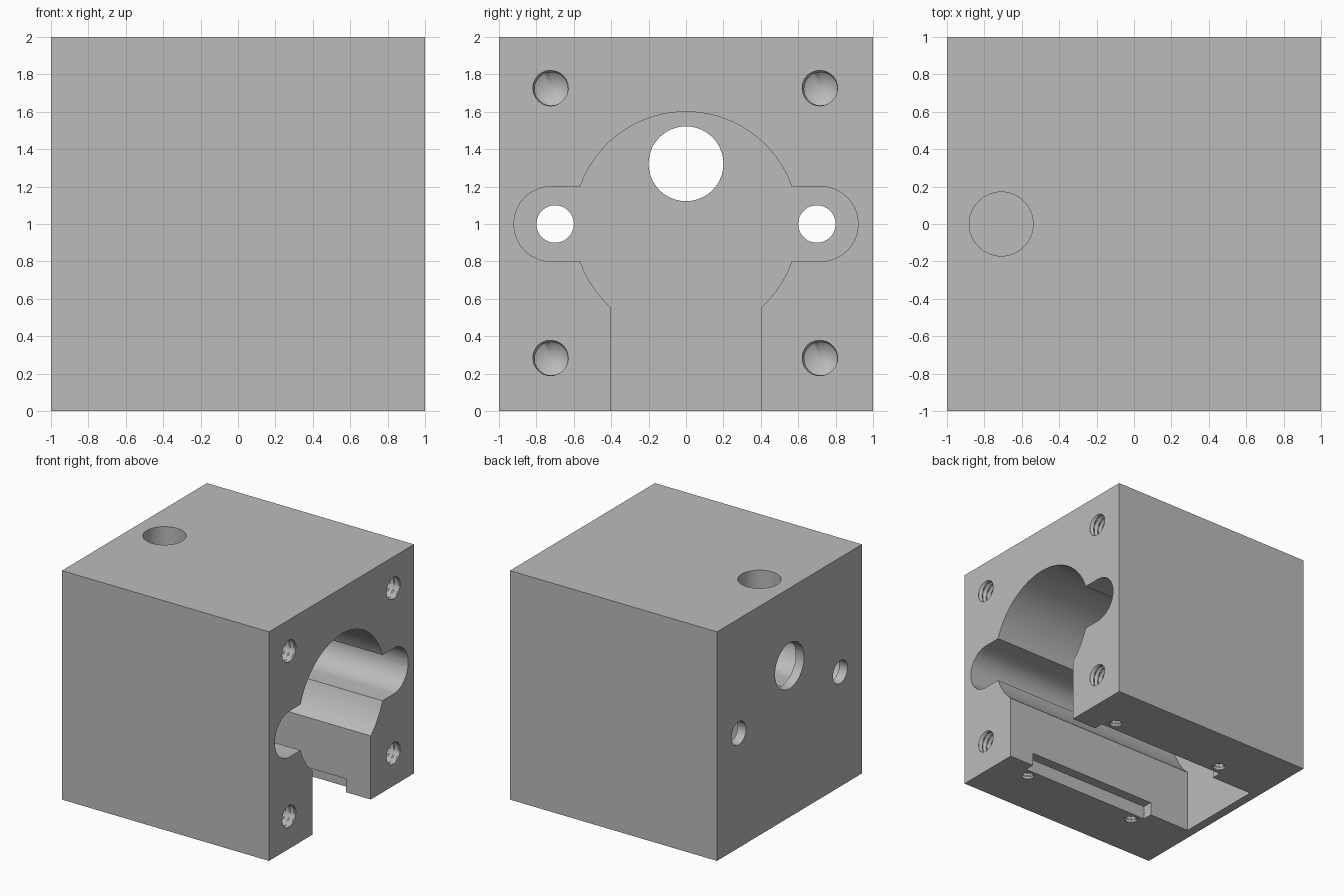
import bpy, bmesh, math
from mathutils import Matrix, Vector

if "Cube" in bpy.data.objects:
    bpy.data.objects.remove(bpy.data.objects["Cube"])


def add_object(name, bm):
    bmesh.ops.recalc_face_normals(bm, faces=bm.faces)
    mesh = bpy.data.meshes.new(name)
    bm.to_mesh(mesh)
    bm.free()
    obj = bpy.data.objects.new(name, mesh)
    bpy.context.collection.objects.link(obj)
    return obj


def box(name, low, high):
    bm = bmesh.new()
    low, high = Vector(low), Vector(high)
    bmesh.ops.create_cube(bm, size=1)
    bmesh.ops.scale(bm, vec=high - low, verts=bm.verts)
    bmesh.ops.translate(bm, vec=(low + high) / 2, verts=bm.verts)
    return add_object(name, bm)


def rod(name, centre, radius, length, axis="Z"):
    bm = bmesh.new()
    turn = Matrix.Rotation(math.pi / 2, 4, "Y") if axis == "X" else Matrix()
    bmesh.ops.create_cone(bm, cap_ends=True, segments=64, radius1=radius, radius2=radius,
                          depth=length, matrix=Matrix.Translation(centre) @ turn)
    return add_object(name, bm)


def arc(cy, cz, radius, start, end, steps):
    angles = [math.radians(start + (end - start) * i / steps) for i in range(steps + 1)]
    return [(cy + radius * math.cos(a), cz + radius * math.sin(a)) for a in angles]


def threaded_rod(name, frame, radius, crest, pitch, depth, segments=24):
    """Helical thread with a drill point; local z runs into the block."""
    bm = bmesh.new()
    per_turn = 8
    rings = []
    for i in range(-per_turn // 2, round(depth / pitch * per_turn) + 1):
        ring = []
        for j in range(segments):
            a = math.tau * j / segments
            phase = (i / per_turn - j / segments + 0.875) % 1
            r = radius + crest * (1 - abs(2 * phase - 1))
            ring.append(bm.verts.new((r * math.cos(a), r * math.sin(a), i * pitch / per_turn)))
        rings.append(ring)
    for a, b in zip(rings, rings[1:]):
        for j in range(segments):
            k = (j + 1) % segments
            bm.faces.new((a[j], a[k], b[k]))
            bm.faces.new((a[j], b[k], b[j]))
    bm.faces.new(rings[0])
    tip = bm.verts.new((0, 0, depth + radius * 0.6))
    for j in range(segments):
        bm.faces.new((rings[-1][j], rings[-1][(j + 1) % segments], tip))
    bm.transform(frame)
    return add_object(name, bm)


# Solid block
block = box("housing_block", (-1, -1, 0), (1, 1, 2))
cutters = []

# Main cavity: bore, two rounded side lobes and a slot through the floor
bore, lobe, slot = 0.6, 0.2, 0.403
low = -math.degrees(math.acos(slot / bore))
join = math.degrees(math.asin(lobe / bore))
half = [(slot, -0.1)] + arc(0, 1, bore, low, -join, 12)
half += arc(0.72, 1, lobe, -90, 90, 32) + arc(0, 1, bore, join, 90, 32)
outline = half + [(-y, z) for y, z in reversed(half[:-1])]
bm = bmesh.new()
face = bm.faces.new([bm.verts.new((-0.92, y, z)) for y, z in outline])
grown = bmesh.ops.extrude_face_region(bm, geom=[face])["geom"]
bmesh.ops.translate(bm, vec=(2.1, 0, 0), verts=[v for v in grown if isinstance(v, bmesh.types.BMVert)])
cutters.append(add_object("cavity_cutter", bm))

# Shallow recess widening the floor slot
cutters.append(box("recess_cutter", (-0.52, -0.49, -0.1), (0.76, 0.49, 0.117)))

# Openings through the thin end wall
cutters.append(rod("shaft_hole_cutter", (-0.95, 0, 1.322), 0.2, 0.3, "X"))
for side in (-1, 1):
    cutters.append(rod("wall_hole_cutter", (-0.95, side * 0.7, 1), 0.1, 0.3, "X"))

# Blind hole in the top
cutters.append(rod("top_hole_cutter", (-0.71, 0, 2), 0.171, 0.6))

# Threaded holes in the open end and the underside
into_end = Matrix(((0, 0, -1, 0), (1, 0, 0, 0), (0, 1, 0, 0), (0, 0, 0, 1)))
for side in (-1, 1):
    for z in (0.28, 1.723):
        frame = Matrix.Translation((1, side * 0.72, z)) @ into_end
        cutters.append(threaded_rod("end_screw_cutter", frame, 0.088, 0.014, 0.045, 0.45))
    for x in (-0.44, 0.68):
        frame = Matrix.Translation((x, side * 0.57, 0))
        cutters.append(threaded_rod("floor_screw_cutter", frame, 0.048, 0.009, 0.03, 0.24))

# Cut everything out of the block
bpy.context.view_layer.objects.active = block
for cutter in cutters:
    cutter.hide_render = True
    cut = block.modifiers.new("cut", "BOOLEAN")
    cut.operation, cut.solver, cut.object = "DIFFERENCE", "EXACT", cutter
    bpy.ops.object.modifier_apply(modifier=cut.name)
    bpy.data.objects.remove(cutter)

# Plain grey finish
grey = bpy.data.materials.new("plain_grey")
grey.use_nodes = True
colour = (0.5, 0.5, 0.5, 1)
grey.diffuse_color = colour
grey.node_tree.nodes["Principled BSDF"].inputs["Base Color"].default_value = colour
block.data.materials.clear()
block.data.materials.append(grey)

bpy.ops.object.select_all(action="DESELECT")
block.select_set(True)
bpy.context.view_layer.objects.active = block
bpy.ops.object.shade_smooth_by_angle(angle=math.radians(30))
